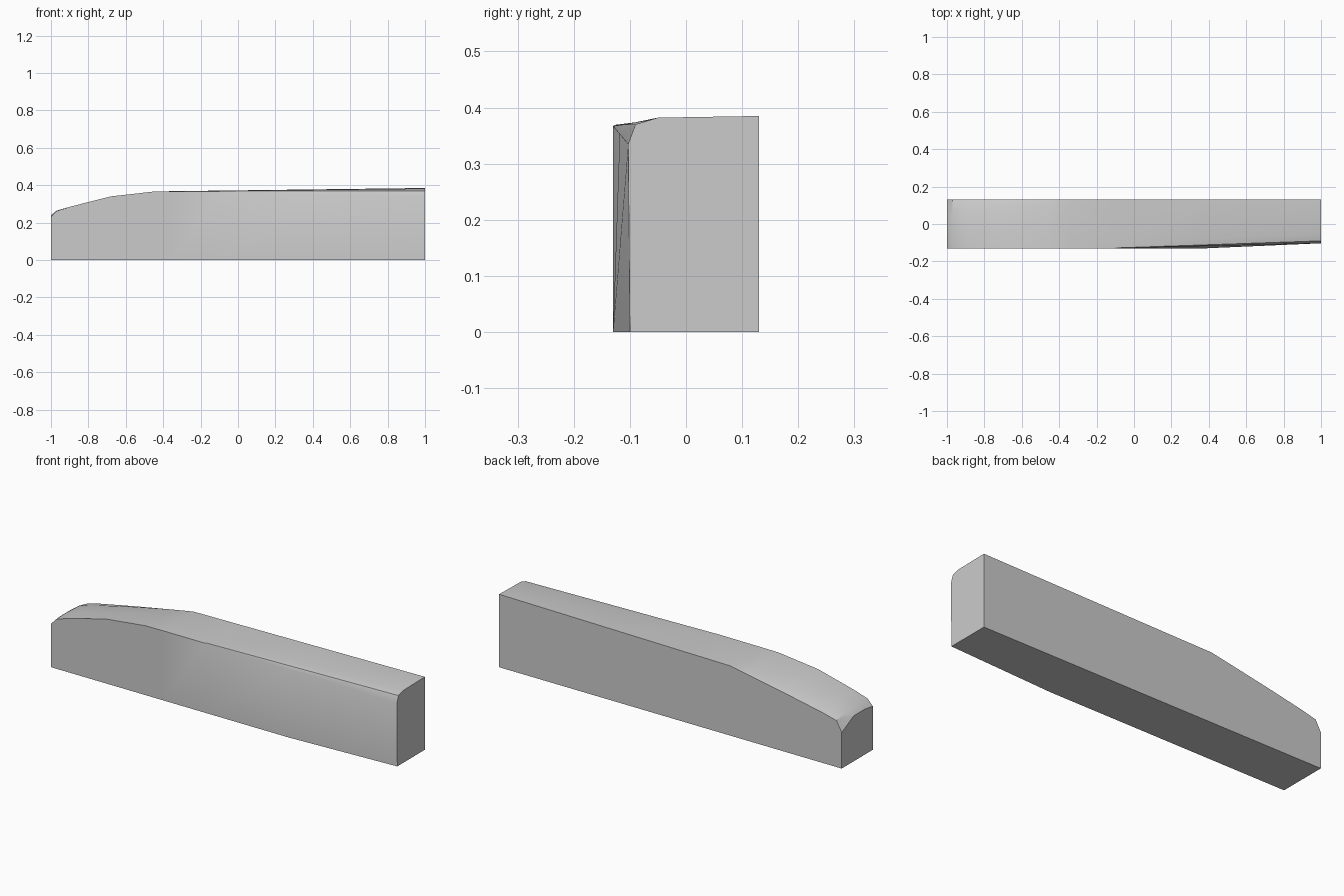
import bpy
import bmesh
from mathutils import Vector

cube = bpy.data.objects.get("Cube")
if cube:
    bpy.data.objects.remove(cube, do_unlink=True)

BACK = 0.13
FRONT = -0.13


def make_material(name, value):
    mat = bpy.data.materials.new(name)
    mat.use_nodes = True
    colour = (value, value, value, 1)
    mat.diffuse_color = colour
    mat.node_tree.nodes["Principled BSDF"].inputs["Base Color"].default_value = colour
    return mat


def section(x, foot, front, inner, middle, back_height):
    """Cross-section running from the back foot, under and over to the back top."""
    outline = [(BACK, 0), (foot, 0), front, inner, middle, (BACK, back_height)]
    return [Vector((x, y, z)) for y, z in outline]


def blend(first, second, amount):
    return [a.lerp(b, amount) for a, b in zip(first, second)]


def loft(name, sections, material):
    """Skin the cross-sections and close both ends."""
    bm = bmesh.new()
    rings = [[bm.verts.new(point) for point in ring] for ring in sections]
    for ring, following in zip(rings, rings[1:]):
        for i in range(len(ring)):
            j = (i + 1) % len(ring)
            bm.faces.new((ring[i], ring[j], following[j], following[i]))
    bm.faces.new(rings[0])
    bm.faces.new(reversed(rings[-1]))
    bmesh.ops.recalc_face_normals(bm, faces=bm.faces)
    mesh = bpy.data.meshes.new(name)
    bm.to_mesh(mesh)
    bm.free()
    mesh.materials.append(material)
    obj = bpy.data.objects.new(name, mesh)
    bpy.context.collection.objects.link(obj)
    return obj


# Low rounded nose, with the back edge dropping below the front edge
nose = [
    section(-1, FRONT, (FRONT, 0.23), (-0.06, 0.24), (0.03, 0.24), 0.19),
    section(-0.97, FRONT, (FRONT, 0.262), (-0.05, 0.264), (0.06, 0.26), 0.245),
    section(-0.89, FRONT, (FRONT, 0.287), (-0.05, 0.287), (0.07, 0.28), 0.265),
    section(-0.68, FRONT, (FRONT, 0.34), (-0.05, 0.336), (0.09, 0.32), 0.307),
    section(-0.45, FRONT, (FRONT, 0.366), (-0.05, 0.363), (0.1, 0.355), 0.35),
    section(-0.35, FRONT, (FRONT, 0.367), (-0.05, 0.368), (0.1, 0.368), 0.368),
]

# Long body, its front upper edge easing into a rounded corner at the tall end
body_start = section(-0.1, FRONT, (FRONT, 0.367), (-0.128, 0.369), (-0.1, 0.37), 0.371)
tall_end = section(1, -0.1, (-0.103, 0.335), (-0.09, 0.37), (-0.05, 0.382), 0.385)
bend = blend(body_start, tall_end, 0.44)
bend[1].y = FRONT

bar = loft("tapered_bar", nose + [body_start, bend, tall_end],
           make_material("plain grey", 0.6))

# Soft top facets with crisp side and end edges
bpy.ops.object.select_all(action='DESELECT')
bar.select_set(True)
bpy.context.view_layer.objects.active = bar
bpy.ops.object.shade_smooth_by_angle(angle=0.5)
